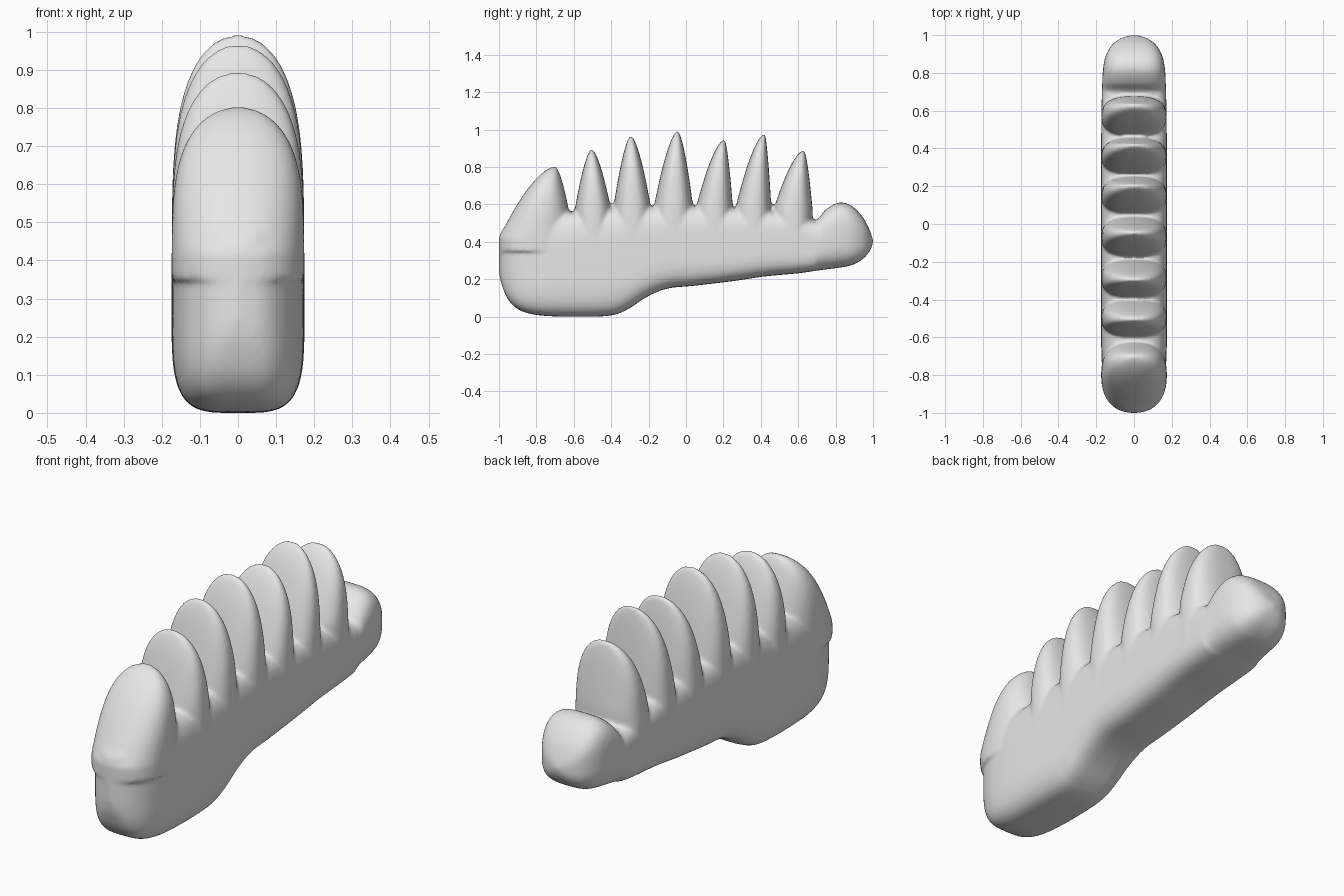
import bpy
import bmesh
import math

cube = bpy.data.objects.get("Cube")
if cube:
    bpy.data.objects.remove(cube, do_unlink=True)

SIDES = 48
HALF_WIDTH = 0.174


def superellipse(a, b, power):
    """Points of a rounded section with half sizes a and b."""
    pts = []
    for i in range(SIDES):
        t = 2 * math.pi * i / SIDES
        c, s = math.cos(t), math.sin(t)
        pts.append((a * math.copysign(abs(c) ** (2 / power), c),
                    b * math.copysign(abs(s) ** (2 / power), s)))
    return pts


def loft(bm, rings):
    """Skin a list of rings and close both ends."""
    rows = [[bm.verts.new(p) for p in ring] for ring in rings]
    for r0, r1 in zip(rows, rows[1:]):
        for i in range(SIDES):
            j = (i + 1) % SIDES
            bm.faces.new((r0[i], r0[j], r1[j], r1[i]))
    bm.faces.new(rows[0][::-1])
    bm.faces.new(rows[-1])


def spline(points, steps):
    """Smooth curve through the given stations."""
    p = [points[0]] + points + [points[-1]]
    out = []
    for a, b, c, d in zip(p, p[1:], p[2:], p[3:]):
        for k in range(steps):
            t = k / steps
            out.append([0.5 * (2 * v1 + (v2 - v0) * t
                               + (2 * v0 - 5 * v1 + 4 * v2 - v3) * t * t
                               + (3 * v1 - v0 - 3 * v2 + v3) * t ** 3)
                        for v0, v1, v2, v3 in zip(a, b, c, d)])
    return out + [list(points[-1])]


def add_fin(bm, peak, top, front, back, base, power):
    """Leaning fin: flat rounded sections that taper up to the peak."""
    rings = []
    steps = 40
    low = 0.35
    for k in range(steps + 1):
        z = low + (top - low) * math.sin(0.5 * math.pi * k / steps)
        z = min(z, top - 0.0005)
        taper = (1 - max(0, (z - base) / (top - base))) ** 0.62
        y0 = peak + (front - peak) * taper
        y1 = peak + (back - peak) * taper
        width = HALF_WIDTH * math.sqrt(1 - ((z - low) / (top - low)) ** 4)
        section = superellipse(width, (y1 - y0) / 2, power)
        rings.append([(x, (y0 + y1) / 2 + y, z) for x, y in section])
    loft(bm, rings)


bm = bmesh.new()

# Long base: y, underside, upper side, half width
stations = [
    (-1.0, 0.24, 0.42, 0.01), (-0.985, 0.17, 0.46, 0.065),
    (-0.95, 0.09, 0.5, 0.108), (-0.89, 0.035, 0.54, 0.143),
    (-0.79, 0.008, 0.56, 0.166), (-0.63, 0.0, 0.56, HALF_WIDTH),
    (-0.42, 0.004, 0.58, HALF_WIDTH), (-0.32, 0.035, 0.59, HALF_WIDTH),
    (-0.21, 0.105, 0.59, HALF_WIDTH), (-0.1, 0.15, 0.59, HALF_WIDTH),
    (0.05, 0.166, 0.59, HALF_WIDTH), (0.25, 0.19, 0.58, HALF_WIDTH),
    (0.42, 0.215, 0.57, HALF_WIDTH), (0.6, 0.232, 0.54, 0.172),
    (0.69, 0.245, 0.515, 0.17), (0.75, 0.253, 0.575, 0.168),
    (0.82, 0.262, 0.61, 0.164), (0.89, 0.277, 0.59, 0.15),
    (0.95, 0.312, 0.525, 0.115), (0.985, 0.355, 0.455, 0.065),
    (1.0, 0.395, 0.41, 0.01),
]
rings = []
for y, lo, hi, w in spline(stations, 6):
    section = superellipse(w, (hi - lo) / 2, 4 if y < 0.7 else 3.2)
    rings.append([(x, y, (lo + hi) / 2 + z) for x, z in section])
loft(bm, rings)

# Fins: peak y, top z, front edge y, back edge y
add_fin(bm, -0.70, 0.803, -1.0, -0.6, 0.42, 2.3)
fins = [
    (-0.505, 0.895, -0.595, -0.4), (-0.295, 0.967, -0.39, -0.185),
    (-0.045, 0.993, -0.175, 0.04), (0.205, 0.947, 0.05, 0.252),
    (0.42, 0.977, 0.262, 0.457), (0.63, 0.89, 0.467, 0.677),
]
for peak, top, front, back in fins:
    add_fin(bm, peak, top, front, back, 0.57, 2.6)

bmesh.ops.recalc_face_normals(bm, faces=bm.faces)
mesh = bpy.data.meshes.new("finned_body")
bm.to_mesh(mesh)
bm.free()
body = bpy.data.objects.new("finned_body", mesh)
bpy.context.collection.objects.link(body)

# Plain grey
grey = bpy.data.materials.new("plain_grey")
grey.use_nodes = True
colour = (0.8, 0.8, 0.8, 1)
grey.diffuse_color = colour
grey.node_tree.nodes["Principled BSDF"].inputs["Base Color"].default_value = colour
mesh.materials.append(grey)

# Fuse the parts into one soft skin
fuse = body.modifiers.new("fuse", 'REMESH')
fuse.mode = 'VOXEL'
fuse.voxel_size = 0.01
fuse.use_smooth_shade = True
soften = body.modifiers.new("soften", 'SMOOTH')
soften.factor = 0.5
soften.iterations = 5

for p in mesh.polygons:
    p.use_smooth = True
